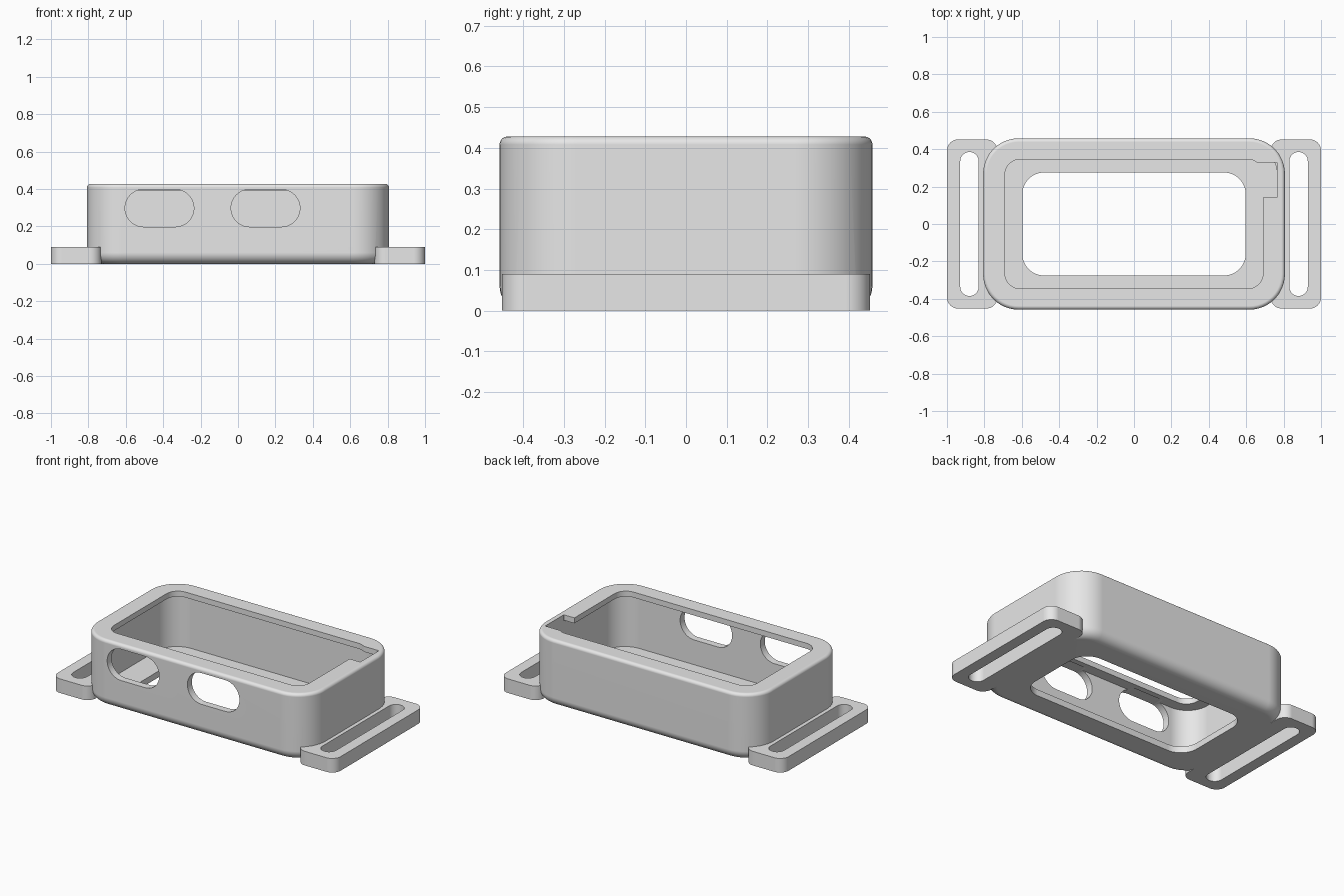
import bpy, bmesh, math
from mathutils import Matrix, Vector

cube = bpy.data.objects.get("Cube")
if cube:
    bpy.data.objects.remove(cube, do_unlink=True)

grey = bpy.data.materials.new("light_grey")
grey.use_nodes = True
grey.diffuse_color = (0.8, 0.8, 0.8, 1)
grey.node_tree.nodes["Principled BSDF"].inputs["Base Color"].default_value = (0.8, 0.8, 0.8, 1)


def rounded_outline(hx, hy, r, steps=12):
    """Rounded rectangle around the origin."""
    points = []
    for quarter, (sx, sy) in enumerate([(1, 1), (-1, 1), (-1, -1), (1, -1)]):
        for i in range(steps + 1):
            a = math.pi / 2 * (quarter + i / steps)
            points.append((sx * (hx - r) + r * math.cos(a),
                           sy * (hy - r) + r * math.sin(a)))
    return points


def rounded_block(name, hx, hy, r, layers, centre=(0, 0, 0), turn=0):
    """Loft of rounded rectangles; each layer is (z, inset)."""
    bm = bmesh.new()
    rings = [[bm.verts.new((x, y, z)) for x, y in rounded_outline(hx - d, hy - d, r - d)]
             for z, d in layers]
    for low, high in zip(rings, rings[1:]):
        for i in range(len(low)):
            j = (i + 1) % len(low)
            bm.faces.new((low[i], low[j], high[j], high[i]))
    bm.faces.new(rings[0][::-1])
    bm.faces.new(rings[-1])
    bmesh.ops.remove_doubles(bm, verts=bm.verts, dist=1e-5)
    bmesh.ops.recalc_face_normals(bm, faces=bm.faces)
    bm.transform(Matrix.Translation(Vector(centre)) @ Matrix.Rotation(turn, 4, 'X'))
    mesh = bpy.data.meshes.new(name)
    bm.to_mesh(mesh)
    bm.free()
    mesh.materials.append(grey)
    obj = bpy.data.objects.new(name, mesh)
    bpy.context.collection.objects.link(obj)
    return obj


def combine(target, tool, operation):
    mod = target.modifiers.new(tool.name, 'BOOLEAN')
    mod.operation, mod.solver, mod.object = operation, 'EXACT', tool
    bpy.context.view_layer.objects.active = target
    bpy.ops.object.modifier_apply(modifier=mod.name)
    bpy.data.objects.remove(tool, do_unlink=True)


# Outer case with a large bottom fillet and a small top fillet
height, low_r, top_r = 0.428, 0.06, 0.02
arc = [math.pi / 2 * i / 8 for i in range(9)]
layers = [(low_r * (1 - math.cos(a)), low_r * (1 - math.sin(a))) for a in arc]
layers += [(height - top_r * (1 - math.sin(a)), top_r * (1 - math.cos(a))) for a in arc]
case = rounded_block("strap_case", 0.807, 0.458, 0.19, layers)

# Strap tabs at both ends
for side in (-1, 1):
    tab = rounded_block("strap_tab", 0.135, 0.452, 0.06, [(0, 0), (0.09, 0)],
                        (side * 0.865, 0, 0))
    combine(case, tab, 'UNION')

# Hollow inside, top opening and bottom window
for name, hx, hy, r, z0, z1 in [
        ("cavity", 0.765, 0.413, 0.145, 0.04, 0.393),
        ("top_opening", 0.69, 0.345, 0.08, 0.2, 0.6),
        ("bottom_window", 0.597, 0.275, 0.115, -0.1, 0.2)]:
    combine(case, rounded_block(name, hx, hy, r, [(z0, 0), (z1, 0)]), 'DIFFERENCE')

# Notch in the lip
notch = rounded_block("lip_notch", 0.0725, 0.094, 0.004, [(0.35, 0), (0.6, 0)],
                      (0.6925, 0.235, 0))
combine(case, notch, 'DIFFERENCE')

# Strap slots
for side in (-1, 1):
    slot = rounded_block("strap_slot", 0.049, 0.385, 0.0489, [(-0.1, 0), (0.2, 0)],
                         (side * 0.88, 0, 0))
    combine(case, slot, 'DIFFERENCE')

# Oblong holes through the front wall
for x in (-0.42, 0.147):
    hole = rounded_block("front_hole", 0.184, 0.1, 0.0999, [(0.38, 0), (0.6, 0)],
                         (x, 0, 0.298), math.pi / 2)
    combine(case, hole, 'DIFFERENCE')

# Smooth curves, crisp edges
bpy.ops.object.select_all(action='DESELECT')
case.select_set(True)
bpy.context.view_layer.objects.active = case
bpy.ops.object.shade_smooth_by_angle(angle=math.radians(30))
weighted = case.modifiers.new("even_shading", 'WEIGHTED_NORMAL')
weighted.keep_sharp = True
